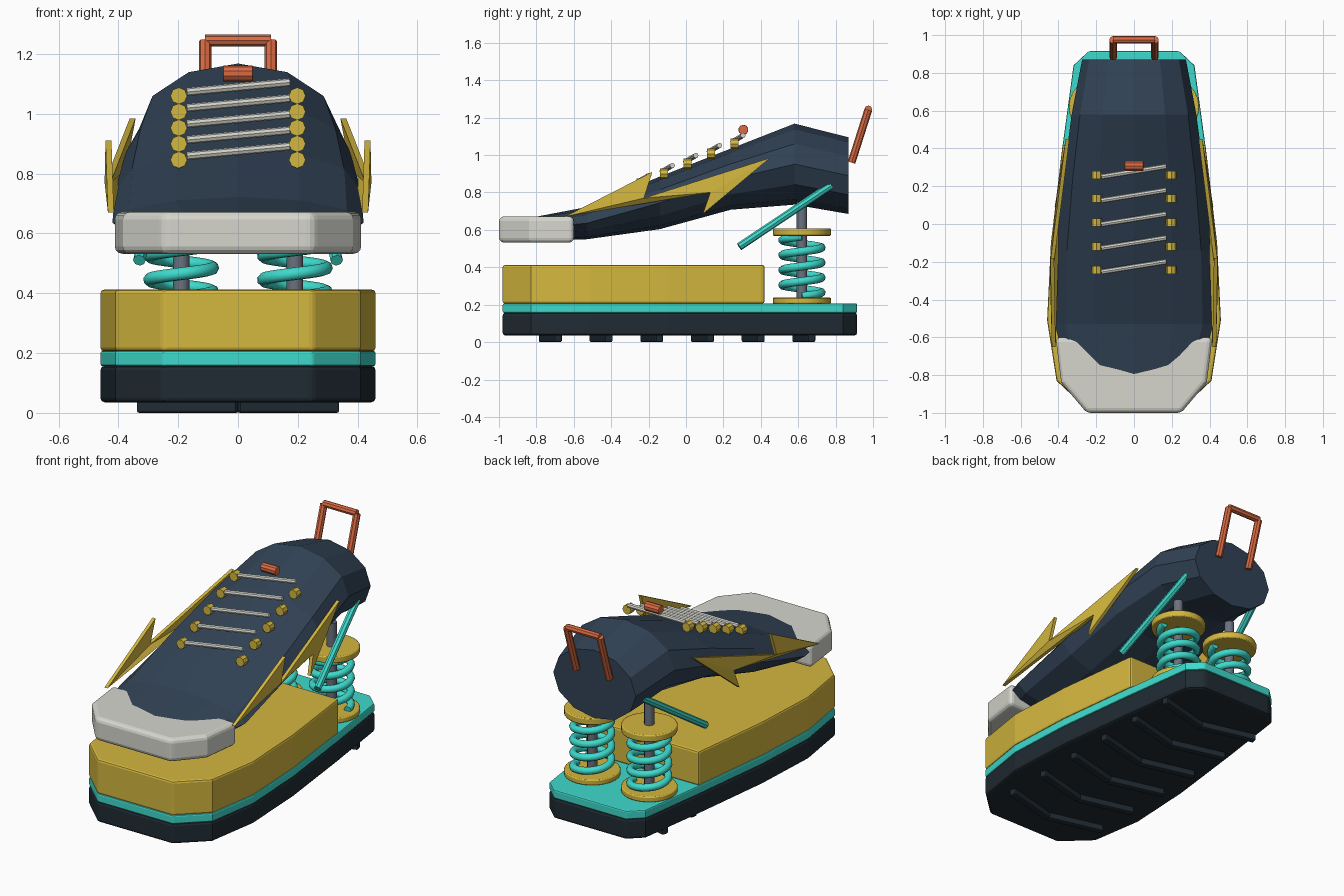
import bpy, bmesh, math
from mathutils import Vector

if "Cube" in bpy.data.objects:
    bpy.data.objects.remove(bpy.data.objects["Cube"])


def material(name, r, g, b):
    m = bpy.data.materials.new(name)
    lin = [((c / 255 + 0.055) / 1.055) ** 2.4 for c in (r, g, b)]
    m.diffuse_color = (*lin, 1)
    m.use_nodes = True
    m.node_tree.nodes["Principled BSDF"].inputs["Base Color"].default_value = m.diffuse_color
    return m


NAVY = material("navy", 49, 66, 85)
DARK = material("dark_rubber", 32, 43, 51)
TEAL = material("turquoise", 62, 218, 204)
GOLD = material("gold", 212, 183, 62)
PALE = material("pale_grey", 214, 214, 206)
ORANGE = material("orange", 218, 106, 66)
STEEL = material("steel", 106, 114, 126)


def finish(bm, name, mat, bevel=0.0, segments=2, smooth=False):
    bmesh.ops.recalc_face_normals(bm, faces=bm.faces)
    me = bpy.data.meshes.new(name)
    bm.to_mesh(me)
    bm.free()
    me.materials.append(mat)
    ob = bpy.data.objects.new(name, me)
    bpy.context.collection.objects.link(ob)
    if bevel:
        mod = ob.modifiers.new("bevel", "BEVEL")
        mod.width, mod.segments = bevel, segments
        mod.limit_method = "ANGLE"
        mod.angle_limit = math.radians(40)
    if smooth:
        bpy.context.view_layer.objects.active = ob
        ob.select_set(True)
        bpy.ops.object.shade_smooth_by_angle(angle=math.radians(40))
        ob.select_set(False)
    return ob


def slab(name, half, z0, z1, mat, bevel, segments=2):
    """Vertical extrusion of an outline given as its right half."""
    pts = half + [(-x, y) for x, y in reversed(half)]
    bm = bmesh.new()
    face = bm.faces.new([bm.verts.new((x, y, z0)) for x, y in pts])
    new = bmesh.ops.extrude_face_region(bm, geom=[face])["geom"]
    verts = [v for v in new if isinstance(v, bmesh.types.BMVert)]
    bmesh.ops.translate(bm, vec=(0, 0, z1 - z0), verts=verts)
    return finish(bm, name, mat, bevel, segments)


def rod(name, a, b, r, mat, sides=8, bevel=0.0, smooth=False):
    """Cylinder from point a to point b."""
    a, b = Vector(a), Vector(b)
    bm = bmesh.new()
    bmesh.ops.create_cone(bm, cap_ends=True, segments=sides, radius1=r,
                          radius2=r, depth=(b - a).length)
    ob = finish(bm, name, mat, bevel, smooth=smooth)
    ob.location = (a + b) / 2
    ob.rotation_euler = (b - a).to_track_quat("Z", "Y").to_euler()
    return ob


# Sole layers
front = [(0.25, -0.98), (0.41, -0.83), (0.46, -0.51), (0.44, -0.1), (0.38, 0.4)]
full = front + [(0.32, 0.84), (0.24, 0.915)]
slab("outsole", full, 0.035, 0.158, DARK, 0.015)
slab("turquoise_plate", full, 0.156, 0.207, TEAL, 0.008)
slab("midsole", front[:4] + [(0.378, 0.42)], 0.206, 0.412, GOLD, 0.012)

# Chevron treads, points toward the toe
for i in range(6):
    y = -0.725 + i * 0.271
    for s in (-1, 1):
        bm = bmesh.new()
        bmesh.ops.create_cube(bm, size=1)
        bmesh.ops.scale(bm, vec=(0.345, 0.042, 0.045), verts=bm.verts)
        ob = finish(bm, "tread", DARK, 0.008)
        ob.location = (s * 0.168, y, 0.0225)
        ob.rotation_euler.z = s * 0.25

# Heel springs with caps and core rods
for s in (-1, 1):
    x, y = s * 0.19, 0.62
    rod("spring_base", (x, y, 0.205), (x, y, 0.238), 0.155, GOLD, 24, 0.006, True)
    rod("spring_cap", (x, y, 0.568), (x, y, 0.608), 0.155, GOLD, 24, 0.006, True)
    rod("spring_core", (x, y, 0.23), (x, y, 0.75), 0.028, STEEL, 12, 0, True)
    cu = bpy.data.curves.new("spring_coil", "CURVE")
    cu.dimensions = "3D"
    cu.bevel_depth, cu.bevel_resolution, cu.use_fill_caps = 0.022, 2, True
    sp = cu.splines.new("POLY")
    n = 96
    sp.points.add(n)
    for k in range(n + 1):
        t = 8 * math.pi * k / n
        sp.points[k].co = (x + 0.105 * math.cos(t), y + 0.105 * math.sin(t),
                           0.245 + 0.32 * k / n, 1)
    coil = bpy.data.objects.new("spring_coil", cu)
    bpy.context.collection.objects.link(coil)
    cu.materials.append(TEAL)
    bpy.context.view_layer.objects.active = coil
    coil.select_set(True)
    bpy.ops.object.convert(target="MESH")
    bpy.ops.object.shade_smooth_by_angle(angle=math.radians(50))
    coil.select_set(False)
    # Slanted side strut
    rod("side_strut", (s * 0.33, 0.285, 0.51), (s * 0.25, 0.775, 0.838), 0.021,
        TEAL, 8)

# Upper: twelve-sided oval sections (y, half width, bottom, top)
sections = [(0.87, 0.275, 0.685, 1.095), (0.58, 0.33, 0.735, 1.168),
            (0.24, 0.375, 0.708, 1.035), (-0.14, 0.41, 0.604, 0.885),
            (-0.53, 0.42, 0.55, 0.722), (-0.9, 0.32, 0.545, 0.652)]
bm = bmesh.new()
rings = []
for y, rx, lo, hi in sections:
    rings.append([bm.verts.new((rx * math.sin(k * math.pi / 6), y,
                                (lo + hi) / 2 + (hi - lo) / 2 * math.cos(k * math.pi / 6)))
                  for k in range(12)])
for p, q in zip(rings, rings[1:]):
    for k in range(12):
        j = (k + 1) % 12
        bm.faces.new((p[k], p[j], q[j], q[k]))
bm.faces.new(rings[0])
bm.faces.new(rings[-1])
finish(bm, "upper", NAVY)

# Toe cap
slab("toe_cap", [(0.25, -1.0), (0.385, -0.84), (0.415, -0.6)], 0.532, 0.672,
     PALE, 0.025, 3)

# Eyelets and laces
for i in range(5):
    y, z = 0.26 - i * 0.126, 1.06 - i * 0.0535
    for s in (-1, 1):
        rod("eyelet", (s * 0.198, y - 0.021, z), (s * 0.198, y + 0.021, z), 0.028,
            GOLD, 8)
    rod("lace", (-0.172, y - 0.01, z + 0.013), (0.172, y + 0.045, z + 0.045),
        0.014, PALE, 8)
rod("lace_knot", (-0.05, 0.307, 1.135), (0.05, 0.307, 1.135), 0.027, ORANGE, 10,
    0.004)

# Heel pull loop
for s in (-1, 1):
    rod("pull_post", (s * 0.11, 0.885, 0.96), (s * 0.11, 0.975, 1.243), 0.021,
        ORANGE, 8)
rod("pull_bar", (-0.11, 0.975, 1.245), (0.11, 0.975, 1.245), 0.02, ORANGE, 8)

# Bolt-shaped side plates (x, y, z)
bolt = [(0.425, -0.65, 0.67), (0.433, -0.18, 0.91), (0.436, -0.225, 0.77),
        (0.352, 0.45, 0.985), (0.41, 0.09, 0.685), (0.40, 0.13, 0.80)]
for s in (-1, 1):
    bm = bmesh.new()
    a = [bm.verts.new((s * (x - 0.01), y, z)) for x, y, z in bolt]
    b = [bm.verts.new((s * (x + 0.01), y, z)) for x, y, z in bolt]
    for i in range(6):
        j = (i + 1) % 6
        bm.faces.new((a[i], a[j], b[j], b[i]))
    for v in (a, b):
        for tri in ((0, 1, 2), (0, 2, 5), (2, 3, 5), (3, 4, 5)):
            bm.faces.new([v[k] for k in tri])
    finish(bm, "side_bolt", GOLD)
